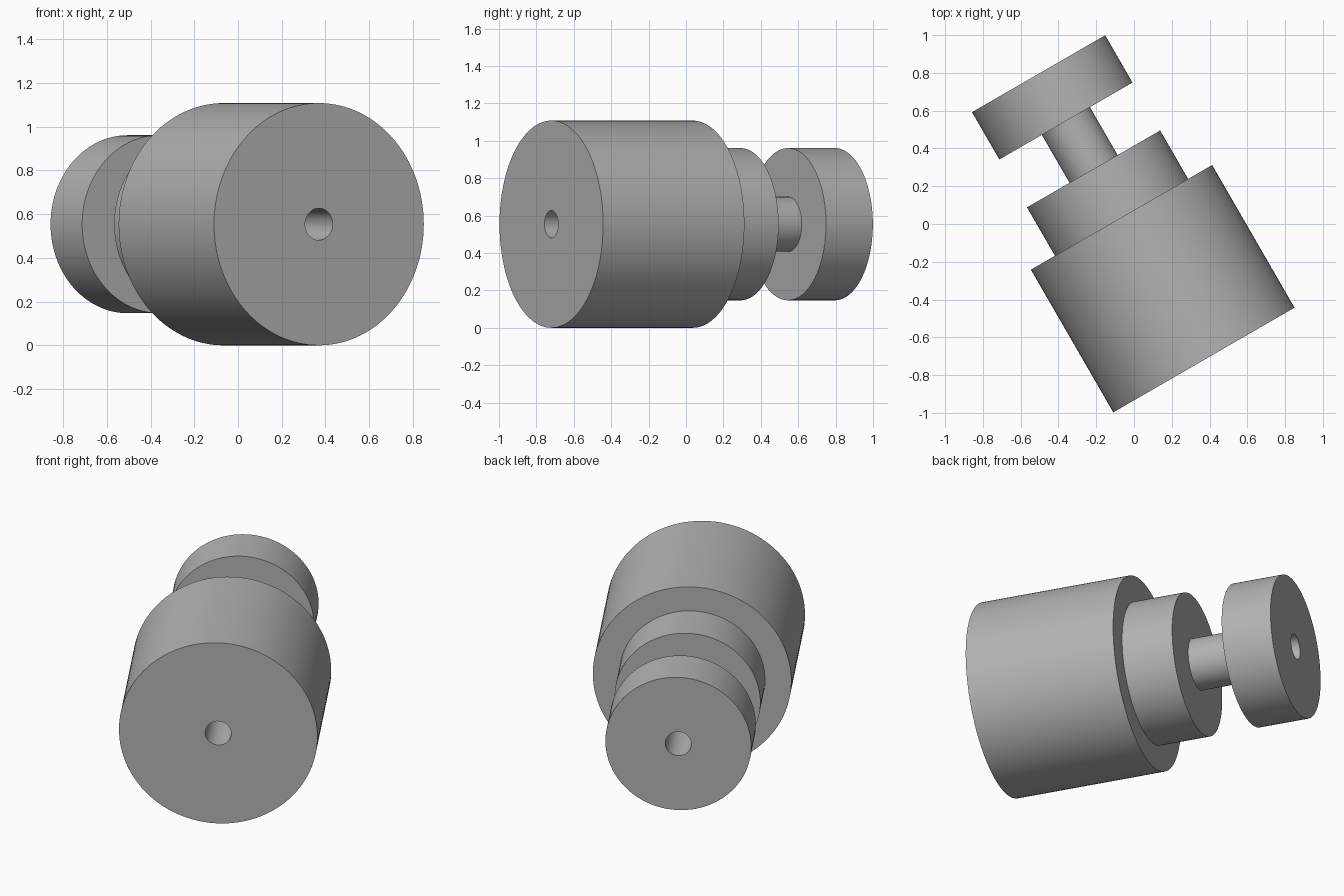
import bpy
import bmesh
from math import radians, tau
from mathutils import Matrix, Vector

cube = bpy.data.objects.get("Cube")
if cube:
    bpy.data.objects.remove(cube, do_unlink=True)

# Plain grey metal
grey = bpy.data.materials.new("grey")
grey.use_nodes = True
colour = (0.45, 0.45, 0.45, 1)
grey.diffuse_color = colour
grey.node_tree.nodes["Principled BSDF"].inputs["Base Color"].default_value = colour

SEGMENTS = 128
BORE = 0.073
BODY, COLLAR, SHAFT, DISC = 0.554, 0.407, 0.147, 0.407
BODY_END, COLLAR_END, DISC_START, LENGTH = 0.872, 1.168, 1.461, 1.75

# Closed half-section of (radius, distance along axis), bored right through
profile = [
    (BORE, 0), (BODY, 0), (BODY, BODY_END),
    (COLLAR, BODY_END), (COLLAR, COLLAR_END),
    (SHAFT, COLLAR_END), (SHAFT, DISC_START),
    (DISC, DISC_START), (DISC, LENGTH), (BORE, LENGTH),
]

# Turn the section about its axis
bm = bmesh.new()
verts = [bm.verts.new((r, 0, z)) for r, z in profile]
edges = [bm.edges.new((a, b)) for a, b in zip(verts, verts[1:] + verts[:1])]
bmesh.ops.spin(bm, geom=verts + edges, cent=(0, 0, 0), axis=(0, 0, 1),
               angle=tau, steps=SEGMENTS, use_duplicate=False)
bmesh.ops.remove_doubles(bm, verts=bm.verts, dist=0.0001)
bmesh.ops.recalc_face_normals(bm, faces=bm.faces)

# Lay the axis level and swing it 30 degrees from straight back
place = (Matrix.Translation(Vector((0.37, -0.72, BODY)))
         @ Matrix.Rotation(radians(30), 4, "Z")
         @ Matrix.Rotation(radians(-90), 4, "X"))
bm.transform(place)

mesh = bpy.data.meshes.new("stepped_spool")
bm.to_mesh(mesh)
bm.free()
mesh.materials.append(grey)
spool = bpy.data.objects.new("stepped_spool", mesh)
bpy.context.collection.objects.link(spool)

# Smooth round walls with crisp rims
bpy.ops.object.select_all(action="DESELECT")
spool.select_set(True)
bpy.context.view_layer.objects.active = spool
bpy.ops.object.shade_smooth_by_angle(angle=radians(30))
